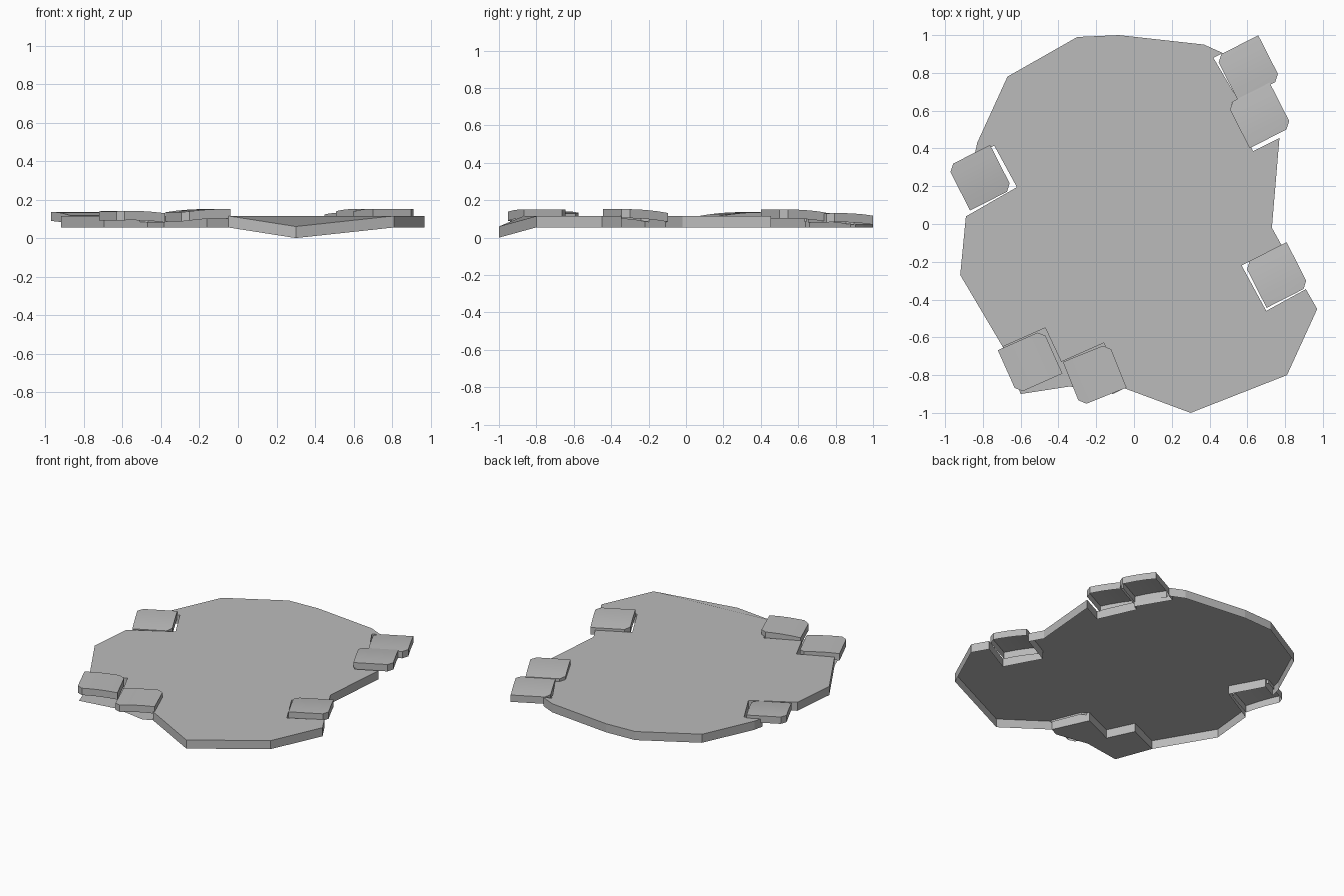
import bpy, bmesh, math
from mathutils import Matrix, Vector

cube = bpy.data.objects.get("Cube")
if cube:
    bpy.data.objects.remove(cube, do_unlink=True)

# One stone grey for everything
stone = bpy.data.materials.new("stone_grey")
stone.use_nodes = True
GREY = (0.5, 0.5, 0.5, 1)
stone.diffuse_color = GREY
stone.node_tree.nodes["Principled BSDF"].inputs["Base Color"].default_value = GREY

TOP, THICK = 0.115, 0.06


def finish(bm, name, outward=True):
    mesh = bpy.data.meshes.new(name)
    bm.to_mesh(mesh)
    bm.free()
    mesh.materials.append(stone)
    obj = bpy.data.objects.new(name, mesh)
    bpy.context.collection.objects.link(obj)
    return obj


def sheet(points):
    """Single upward face from (x, y, z) points."""
    bm = bmesh.new()
    face = bm.faces.new([bm.verts.new(p) for p in points])
    face.normal_update()
    if face.normal.z < 0:
        face.normal_flip()
    return bm


def add_skirt(bm, depth):
    """Hang walls from the open rim, leaving the underside open."""
    rim = [e for e in bm.edges if e.is_boundary]
    new = bmesh.ops.extrude_edge_only(bm, edges=rim)["geom"]
    low = [g for g in new if isinstance(g, bmesh.types.BMVert)]
    bmesh.ops.translate(bm, verts=low, vec=(0, 0, -depth))
    bm.normal_update()


# Slab outline, clockwise from the back, with notches for the tiles
back_edge = [(-.30, .99), (-.08, 1), (.37, .95), (.47, .905)]
back_notch = [(.42, .88), (.55, .66), (.515, .64), (.63, .385), (.77, .455)]
side_notch = [(.73, -.02), (.78, -.11), (.57, -.22), (.70, -.46), (.91, -.345)]
front_tip = [(.97, -.45), (.81, -.80), (.30, -1)]
front_notch = [(-.05, -.87), (-.16, -.63), (-.385, -.73), (-.47, -.55), (-.695, -.65)]
far_notch = [(-.92, -.27), (-.89, .04), (-.62, .195), (-.74, .415), (-.845, .36)]
far_edge = [(-.83, .43), (-.67, .78)]
outline = (back_edge + back_notch + side_notch + front_tip
           + front_notch + far_notch + far_edge)

# The front tip sags below the rest
sag = {front_tip[-1]: 0.055}
bm = sheet([(x, y, TOP - sag.get((x, y), 0)) for x, y in outline])
add_skirt(bm, THICK)
finish(bm, "ground_slab")

# Thin ledge left below the front notch
ledge = front_notch + [(-.60, -.90), (-.34, -.86), (-.11, -.90)]
finish(sheet([(x, y, TOP - THICK) for x, y in ledge]), "front_ledge")


def paving_tile(name, x, y, angle, height, tilt):
    """Square tile with two clipped corners, a bowed top and open underside."""
    w, h, cut = 0.126, 0.131, 0.033
    half = [(-w, h - cut), (cut - w, h), (w, h)]
    bm = sheet([(a, b, 0) for a, b in half + [(-a, -b) for a, b in half]])
    for row in (-0.5, 0, 0.5):
        bmesh.ops.bisect_plane(bm, geom=bm.verts[:] + bm.edges[:] + bm.faces[:],
                               plane_co=(0, row * h, 0), plane_no=(0, 1, 0))
    for v in bm.verts:
        t = v.co.y / h
        v.co.z = tilt * t - 0.006 * t * t
    add_skirt(bm, 0.048)
    obj = finish(bm, name)
    obj.matrix_world = (Matrix.Translation(Vector((x, y, height)))
                        @ Matrix.Rotation(math.radians(angle), 4, 'Z'))
    bpy.context.view_layer.objects.active = obj
    obj.select_set(True)
    bpy.ops.object.shade_smooth_by_angle(angle=math.radians(30))
    obj.select_set(False)


for o in bpy.context.selected_objects:
    o.select_set(False)
paving_tile("back_tile_outer", .605, .825, 27, .130, -.006)
paving_tile("back_tile_inner", .665, .575, 27, .148, -.008)
paving_tile("left_tile", .755, -.270, 27, .148, -.010)
paving_tile("right_tile", -.815, .245, 27, .132, .010)
paving_tile("front_tile_outer", -.550, -.730, -66, .140, -.005)
paving_tile("front_tile_inner", -.208, -.798, -68, .148, .008)
